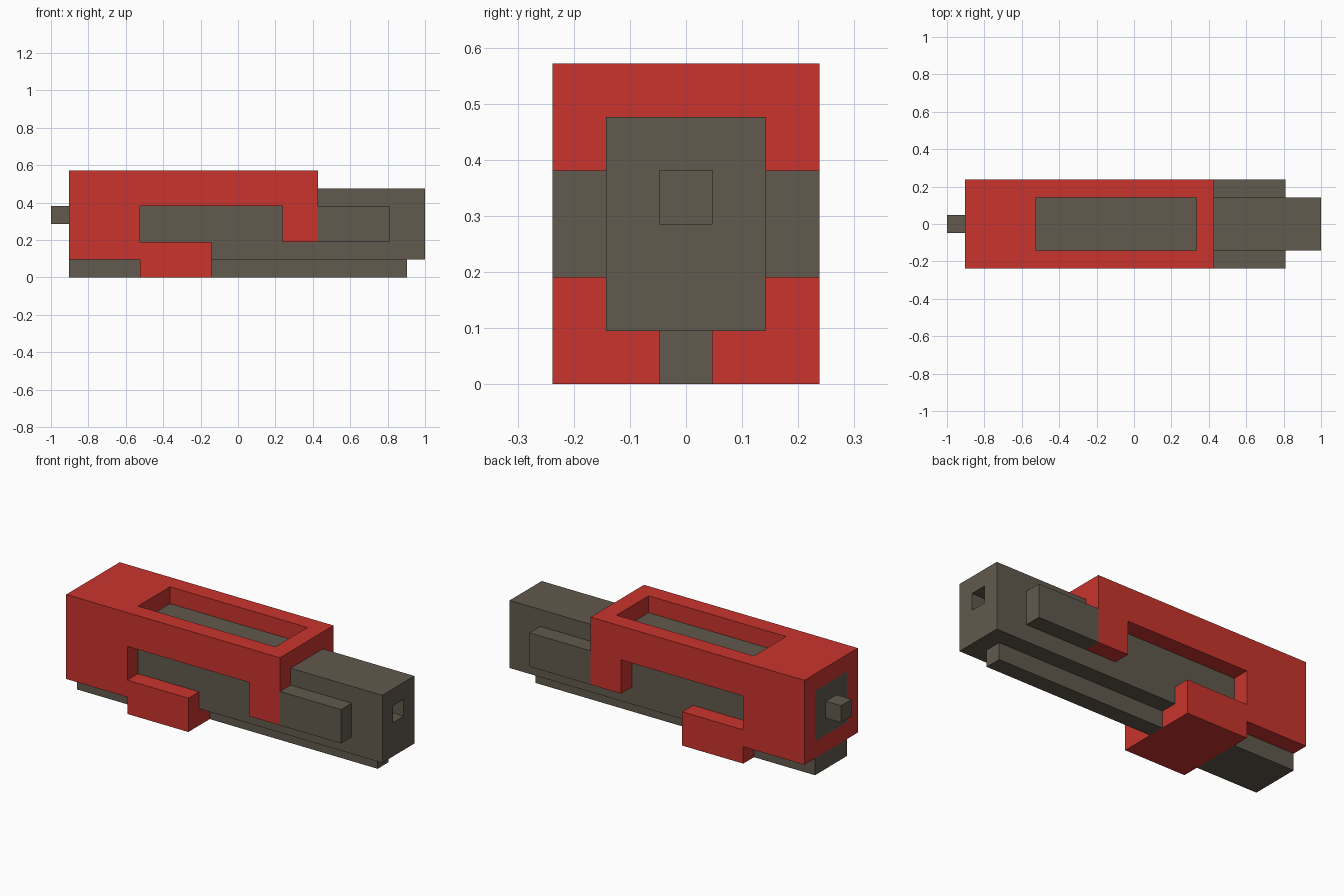
import bpy, bmesh

if "Cube" in bpy.data.objects:
    bpy.data.objects.remove(bpy.data.objects["Cube"])

U = 2 / 21  # grid module: the model is 21 modules long


def material(name, rgb):
    m = bpy.data.materials.new(name)
    m.diffuse_color = (*rgb, 1)
    m.use_nodes = True
    m.node_tree.nodes["Principled BSDF"].inputs["Base Color"].default_value = m.diffuse_color
    return m


RED = material("red", (0.584, 0.034, 0.026))
GREY = material("warm dark grey", (0.120, 0.100, 0.074))


def extrude(name, profile, y0, y1, mat):
    """Extrude an (x, z) profile, in modules, from y0 to y1."""
    bm = bmesh.new()
    face = bm.faces.new([bm.verts.new((x * U - 1, y0 * U, z * U)) for x, z in profile])
    geom = bmesh.ops.extrude_face_region(bm, geom=[face])["geom"]
    verts = [g for g in geom if isinstance(g, bmesh.types.BMVert)]
    bmesh.ops.translate(bm, verts=verts, vec=(0, (y1 - y0) * U, 0))
    bmesh.ops.recalc_face_normals(bm, faces=bm.faces)
    mesh = bpy.data.meshes.new(name)
    bm.to_mesh(mesh)
    bm.free()
    mesh.materials.append(mat)
    ob = bpy.data.objects.new(name, mesh)
    bpy.context.collection.objects.link(ob)
    return ob


def box(name, x0, x1, y0, y1, z0, z1, mat):
    return extrude(name, [(x0, z0), (x1, z0), (x1, z1), (x0, z1)], y0, y1, mat)


def cut(ob, cutter):
    """Subtract the cutter, apply, and remove it."""
    mod = ob.modifiers.new("cut", 'BOOLEAN')
    mod.operation = 'DIFFERENCE'
    mod.solver = 'EXACT'
    mod.object = cutter
    bpy.context.view_layer.objects.active = ob
    bpy.ops.object.modifier_apply(modifier=mod.name)
    bpy.data.objects.remove(cutter)


# Red sleeve: side outline with hooked window and lower tab, then hollowed
sleeve = extrude("sleeve", [(1, 1), (5, 1), (5, 0), (9, 0), (9, 2), (5, 2),
                            (5, 4), (13, 4), (13, 2), (15, 2), (15, 6), (1, 6)],
                 -2.5, 2.5, RED)
cut(sleeve, box("bore_cutter", 0, 16, -1.5, 1.5, 2, 5, RED))
cut(sleeve, box("top_window_cutter", 5, 14, -1.5, 1.5, 4, 7, RED))

# Dark core running through the sleeve, with a square socket in the right end
core = extrude("core", [(1, 2), (9, 2), (9, 1), (21, 1), (21, 5), (1, 5)],
               -1.5, 1.5, GREY)
cut(core, box("socket_cutter", 20, 22, -0.5, 0.5, 3, 4, GREY))

# Plug on the left end, foot block and keel rail underneath
box("plug", 0, 1, -0.5, 0.5, 3, 4, GREY)
box("foot_block", 1, 5, -1.5, 1.5, 0, 1, GREY)
box("keel_rail", 9, 20, -0.5, 0.5, 0, 1, GREY)

# Side bars
for side, y in (("front", -2.5), ("back", 1.5)):
    box(side + "_side_bar", 15, 19, y, y + 1, 2, 4, GREY)
